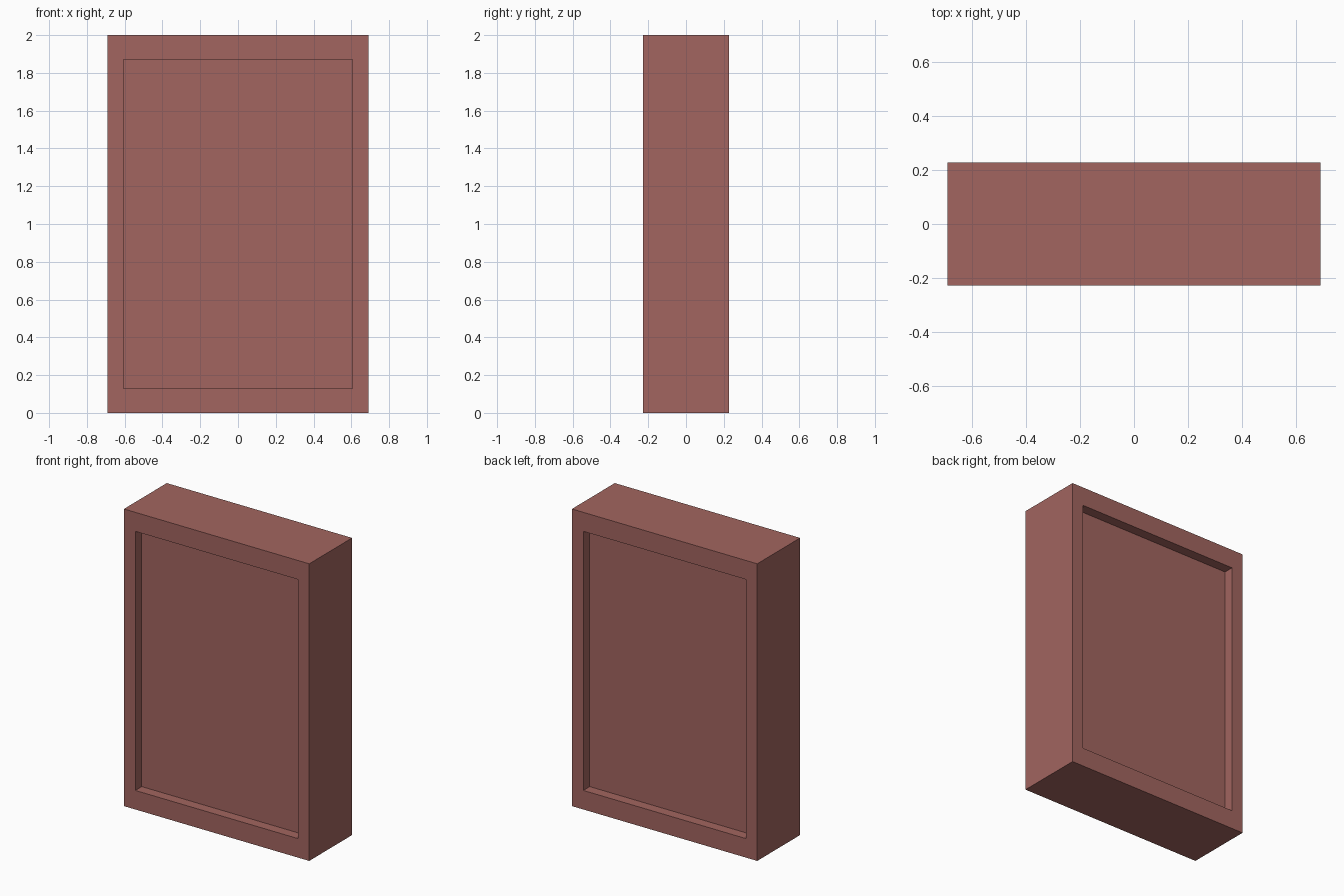
import bpy, bmesh
from math import copysign

if "Cube" in bpy.data.objects:
    bpy.data.objects.remove(bpy.data.objects["Cube"])

HALF_W, HALF_D, HEIGHT = 0.69, 0.228, 2.0
PANEL_HALF_W, PANEL_HALF_H, RECESS = 0.605, 0.872, 0.068

# Solid slab standing on the ground
bm = bmesh.new()
bmesh.ops.create_cube(bm, size=1)
for v in bm.verts:
    v.co.x *= 2 * HALF_W
    v.co.y *= 2 * HALF_D
    v.co.z = (v.co.z + 0.5) * HEIGHT

# Recessed panel in the front and the back
broad = [f for f in bm.faces if abs(f.normal.y) > 0.9]
for face in broad:
    side = copysign(1, face.normal.y)
    bmesh.ops.inset_individual(bm, faces=[face], thickness=0.05)
    # Frame border: rails are wider than the stiles
    for v in face.verts:
        v.co.x = copysign(PANEL_HALF_W, v.co.x)
        v.co.z = HEIGHT / 2 + copysign(PANEL_HALF_H, v.co.z - HEIGHT / 2)
    # Sunken panel with straight walls
    bmesh.ops.inset_individual(bm, faces=[face], thickness=0.0)
    for v in face.verts:
        v.co.y = side * (HALF_D - RECESS)

bmesh.ops.recalc_face_normals(bm, faces=bm.faces)
mesh = bpy.data.meshes.new("framed_panel")
bm.to_mesh(mesh)
bm.free()

panel = bpy.data.objects.new("framed_panel", mesh)
bpy.context.collection.objects.link(panel)

# Dull red finish
mat = bpy.data.materials.new("dull_red")
mat.diffuse_color = (0.36, 0.13, 0.115, 1)
mat.use_nodes = True
mat.node_tree.nodes["Principled BSDF"].inputs["Base Color"].default_value = mat.diffuse_color
mesh.materials.append(mat)
